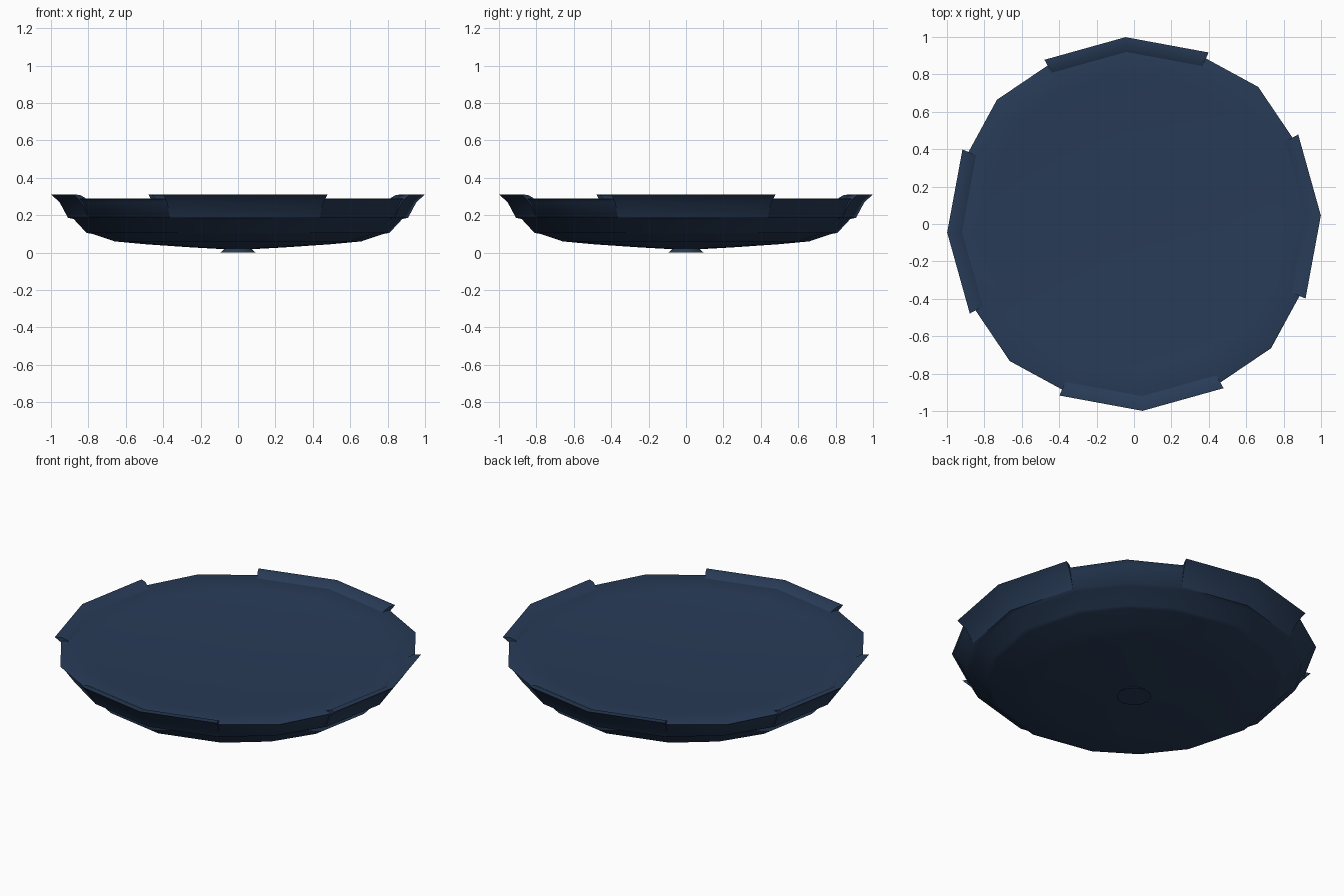
import bpy, bmesh, math

if "Cube" in bpy.data.objects:
    bpy.data.objects.remove(bpy.data.objects["Cube"])

blue = bpy.data.materials.new("dark navy blue")
blue.diffuse_color = (0.021, 0.044, 0.095, 1)
blue.use_nodes = True
blue.node_tree.nodes["Principled BSDF"].inputs["Base Color"].default_value = blue.diffuse_color


def pt(bm, r, deg, z):
    a = math.radians(deg)
    return bm.verts.new((r * math.cos(a), r * math.sin(a), z))


def finish(bm, name, angle):
    bmesh.ops.recalc_face_normals(bm, faces=bm.faces)
    me = bpy.data.meshes.new(name)
    bm.to_mesh(me)
    bm.free()
    me.materials.append(blue)
    ob = bpy.data.objects.new(name, me)
    bpy.context.collection.objects.link(ob)
    bpy.ops.object.select_all(action='DESELECT')
    ob.select_set(True)
    bpy.context.view_layer.objects.active = ob
    bpy.ops.object.shade_smooth_by_angle(angle=math.radians(angle))
    return ob


def lathe(name, profile, angles, angle, bulge=None):
    """Closed solid of rings; the bulge widens the wall between the flanges."""
    bm = bmesh.new()
    rings = []
    for r, z in profile:
        rings.append([pt(bm, r + (0.024 if bulge and r > bulge and i % 4 == 1 else 0), d, z)
                      for i, d in enumerate(angles)])
    n = len(angles)
    for a, b in zip(rings, rings[1:]):
        for i in range(n):
            j = (i + 1) % n
            bm.faces.new((a[i], a[j], b[j], b[i]))
    for ring, (r, z) in ((rings[0], profile[0]), (rings[-1], profile[-1])):
        bm.faces.new(ring)
    return finish(bm, name, angle)


# Dish body: four uneven corners per quarter turn
corners = [q * 90 + d for q in range(4) for d in (28.6, 47.8, 66.5, 92.6)]
lathe("dish_body", [
    (0.07, 0.018), (0.25, 0.028), (0.50, 0.045), (0.66, 0.06), (0.78, 0.10),
    (0.81, 0.105), (0.88, 0.18), (0.91, 0.186), (0.945, 0.27), (0.965, 0.287),
    (0.955, 0.29), (0.80, 0.277), (0.50, 0.264), (0.15, 0.257)],
    corners, 50, bulge=0.92)

# Small flared foot
lathe("foot", [(0.095, 0.0), (0.085, 0.008), (0.06, 0.03)],
      [i * 30 for i in range(12)], 30)

# Four raised flanges around the rim
section = [(0.909, 0.184), (0.955, 0.27), (1.0, 0.31), (0.962, 0.309), (0.915, 0.284)]
for q in range(4):
    bm = bmesh.new()
    cuts = [[pt(bm, r, q * 90 + d, z) for r, z in section] for d in (66.5, 92.6, 118.6)]
    m = len(section)
    for a, b in zip(cuts, cuts[1:]):
        for i in range(m):
            j = (i + 1) % m
            bm.faces.new((a[i], a[j], b[j], b[i]))
    bm.faces.new(cuts[0])
    bm.faces.new(cuts[-1])
    finish(bm, "rim_flange_%d" % (q + 1), 40)
